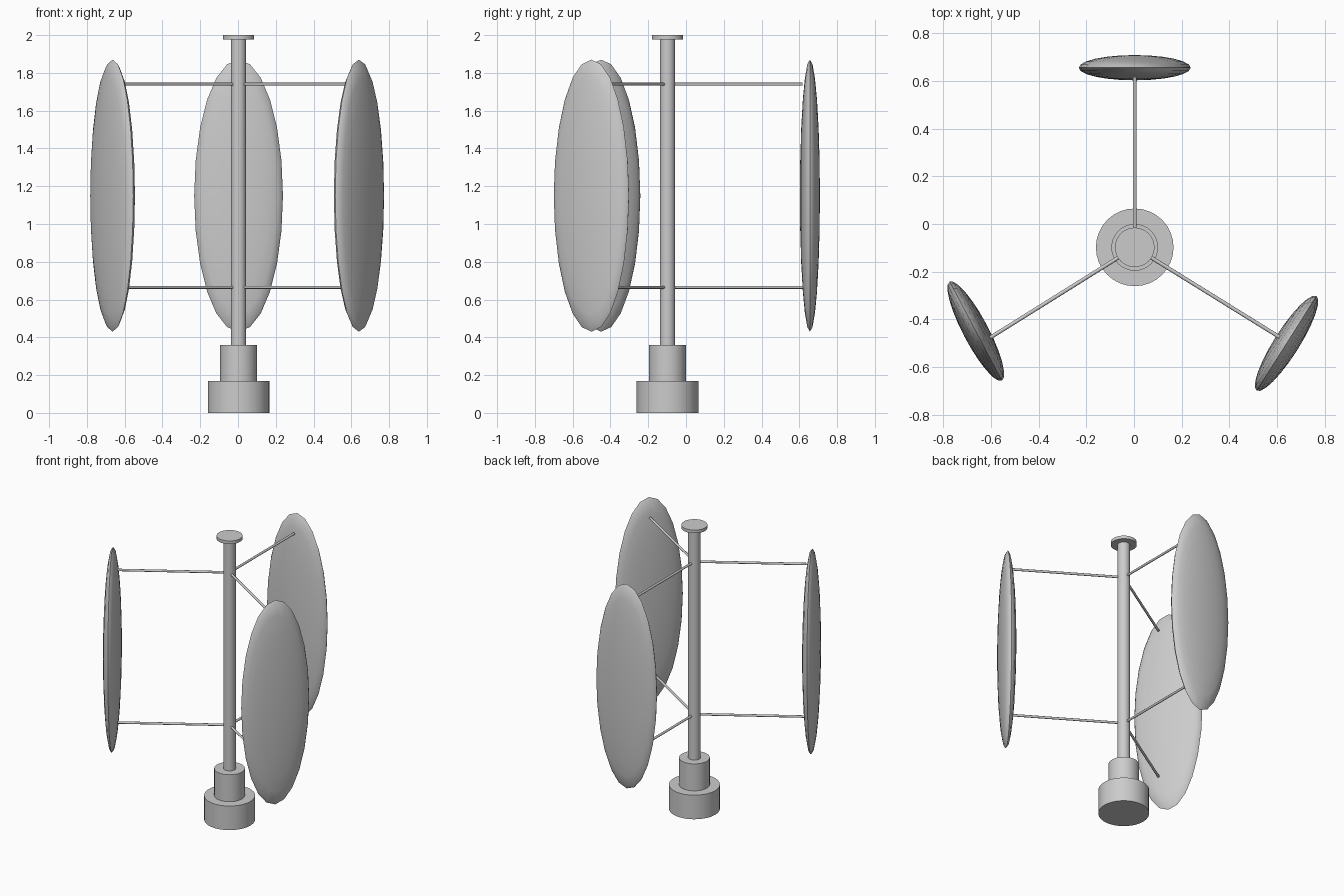
import bpy
from math import radians, cos, sin
from mathutils import Vector, Matrix

if "Cube" in bpy.data.objects:
    bpy.data.objects.remove(bpy.data.objects["Cube"])

AXIS = Vector((0.003, -0.098, 0))  # turbine axis, offset so the bounds are centred


def smooth(obj, angle=35):
    bpy.ops.object.shade_smooth_by_angle(angle=radians(angle))
    return obj


def post(name, radius, z0, z1, sides=32):
    bpy.ops.mesh.primitive_cylinder_add(vertices=sides, radius=radius, depth=z1 - z0,
                                        location=AXIS + Vector((0, 0, (z0 + z1) / 2)))
    bpy.context.object.name = name
    return smooth(bpy.context.object)


def arm(name, angle, z, r0=0.03, r1=0.715):
    d = Vector((cos(radians(angle)), sin(radians(angle)), 0))
    bpy.ops.mesh.primitive_cylinder_add(vertices=12, radius=0.008, depth=r1 - r0,
                                        location=AXIS + d * (r0 + r1) / 2 + Vector((0, 0, z)))
    obj = bpy.context.object
    obj.name = name
    obj.rotation_euler = d.to_track_quat('Z', 'Y').to_euler()
    return smooth(obj)


def blade(name, angle):
    # flattened sphere whose poles point along the radius
    bpy.ops.mesh.primitive_uv_sphere_add(segments=24, ring_count=12, radius=1)
    obj = bpy.context.object
    obj.name = name
    obj.data.transform(Matrix.Rotation(radians(90), 4, 'Y'))
    obj.data.transform(Matrix.Diagonal((0.053, 0.235, 0.72, 1)))
    a = radians(angle)
    obj.rotation_euler = (0, 0, a)
    obj.location = AXIS + Vector((0.754 * cos(a), 0.754 * sin(a), 1.15))
    return smooth(obj, 60)


# Central column
post("base", 0.163, 0, 0.17)
post("generator_housing", 0.098, 0.17, 0.36)
post("mast", 0.04, 0.36, 1.98)
post("mast_cap", 0.083, 1.978, 2.0)

# Three blades, each on an upper and a lower arm
for side, blade_angle, arm_angle in (("back", 90, 90), ("left", 207.8, 212), ("right", 327.7, 328.2)):
    blade(side + "_blade", blade_angle)
    arm(side + "_upper_arm", arm_angle, 1.74)
    arm(side + "_lower_arm", arm_angle, 0.665)
